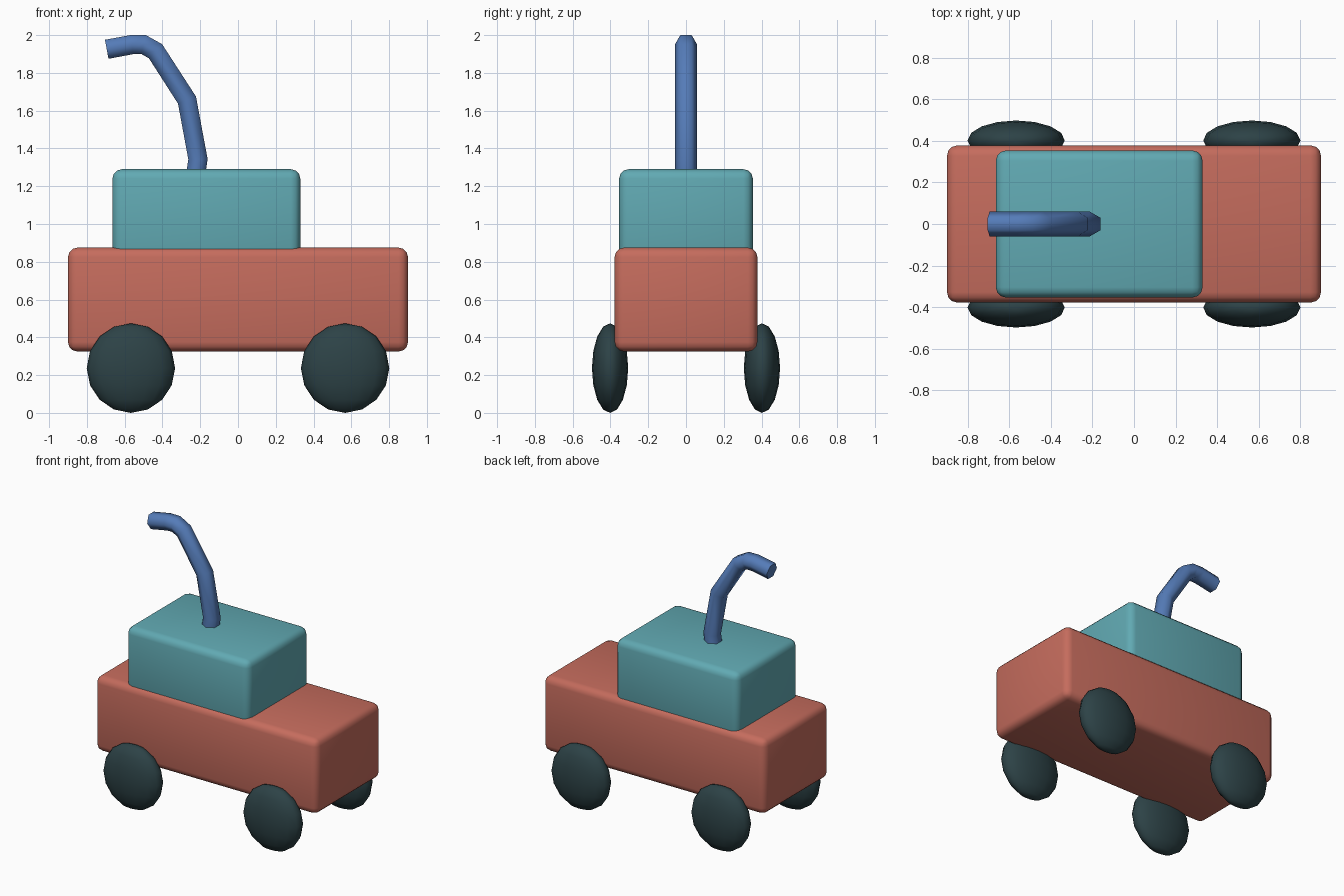
import bpy, bmesh, math
from mathutils import Vector, Matrix

cube = bpy.data.objects.get("Cube")
if cube:
    bpy.data.objects.remove(cube, do_unlink=True)


def material(name, rgb):
    mat = bpy.data.materials.new(name)
    mat.use_nodes = True
    color = (*rgb, 1)
    mat.diffuse_color = color
    mat.node_tree.nodes["Principled BSDF"].inputs["Base Color"].default_value = color
    return mat


RED = material("brick red", (0.56, 0.15, 0.11))
TEAL = material("teal", (0.12, 0.40, 0.45))
BLUE = material("blue", (0.09, 0.20, 0.48))
DARK = material("dark rubber", (0.026, 0.055, 0.062))


def finish(name, bm, mat, angle=180):
    bmesh.ops.recalc_face_normals(bm, faces=bm.faces)
    mesh = bpy.data.meshes.new(name)
    bm.to_mesh(mesh)
    bm.free()
    obj = bpy.data.objects.new(name, mesh)
    bpy.context.collection.objects.link(obj)
    mesh.materials.append(mat)
    bpy.ops.object.select_all(action="DESELECT")
    obj.select_set(True)
    bpy.context.view_layer.objects.active = obj
    bpy.ops.object.shade_smooth_by_angle(angle=math.radians(angle))
    return obj


def rounded_box(name, low, high, radius, mat):
    low, high = Vector(low), Vector(high)
    bm = bmesh.new()
    place = Matrix.Translation((low + high) / 2) @ Matrix.Diagonal((*(high - low), 1))
    bmesh.ops.create_cube(bm, size=1, matrix=place)
    bmesh.ops.bevel(bm, geom=bm.edges[:], offset=radius, segments=3,
                    profile=0.5, affect="EDGES")
    return finish(name, bm, mat, 40)


def tube(name, path, radius, sides, mat):
    """Sweep a polygon along a path in the xz plane, mitred at the bends."""
    points = [Vector((x, 0, z)) for x, z in path]
    across = Vector((0, 1, 0))
    bm = bmesh.new()
    rings = []
    for i, p in enumerate(points):
        before = (p - points[max(i - 1, 0)]).normalized()
        after = (points[min(i + 1, len(points) - 1)] - p).normalized()
        up = across.cross((before + after).normalized())
        ring = []
        for k in range(sides):
            a = math.tau * k / sides
            ring.append(bm.verts.new(p + radius * (math.cos(a) * across + math.sin(a) * up)))
        rings.append(ring)
    for lower, upper in zip(rings, rings[1:]):
        for k in range(sides):
            n = (k + 1) % sides
            bm.faces.new((lower[k], lower[n], upper[n], upper[k]))
    bm.faces.new(rings[0])
    bm.faces.new(rings[-1])
    return finish(name, bm, mat, 65)


# Body and cabin
rounded_box("body", (-0.9, -0.378, 0.325), (0.9, 0.378, 0.875), 0.05, RED)
rounded_box("cabin", (-0.665, -0.354, 0.78), (0.33, 0.354, 1.29), 0.05, TEAL)

# Bent pipe on the roof
tube("roof_pipe", [(-0.23, 1.22), (-0.212, 1.343), (-0.27, 1.656), (-0.437, 1.915),
                   (-0.5, 1.95), (-0.56, 1.95), (-0.695, 1.925)], 0.059, 6, BLUE)

# Flattened ball wheels
for end, x in (("right", -0.567), ("left", 0.567)):
    for row, y in (("front", -0.402), ("back", 0.402)):
        bm = bmesh.new()
        bmesh.ops.create_uvsphere(
            bm, u_segments=16, v_segments=8, radius=1,
            matrix=Matrix.Translation((x, y, 0.237)) @ Matrix.Diagonal((0.234, 0.096, 0.237, 1)))
        finish(f"{row}_{end}_wheel", bm, DARK)
